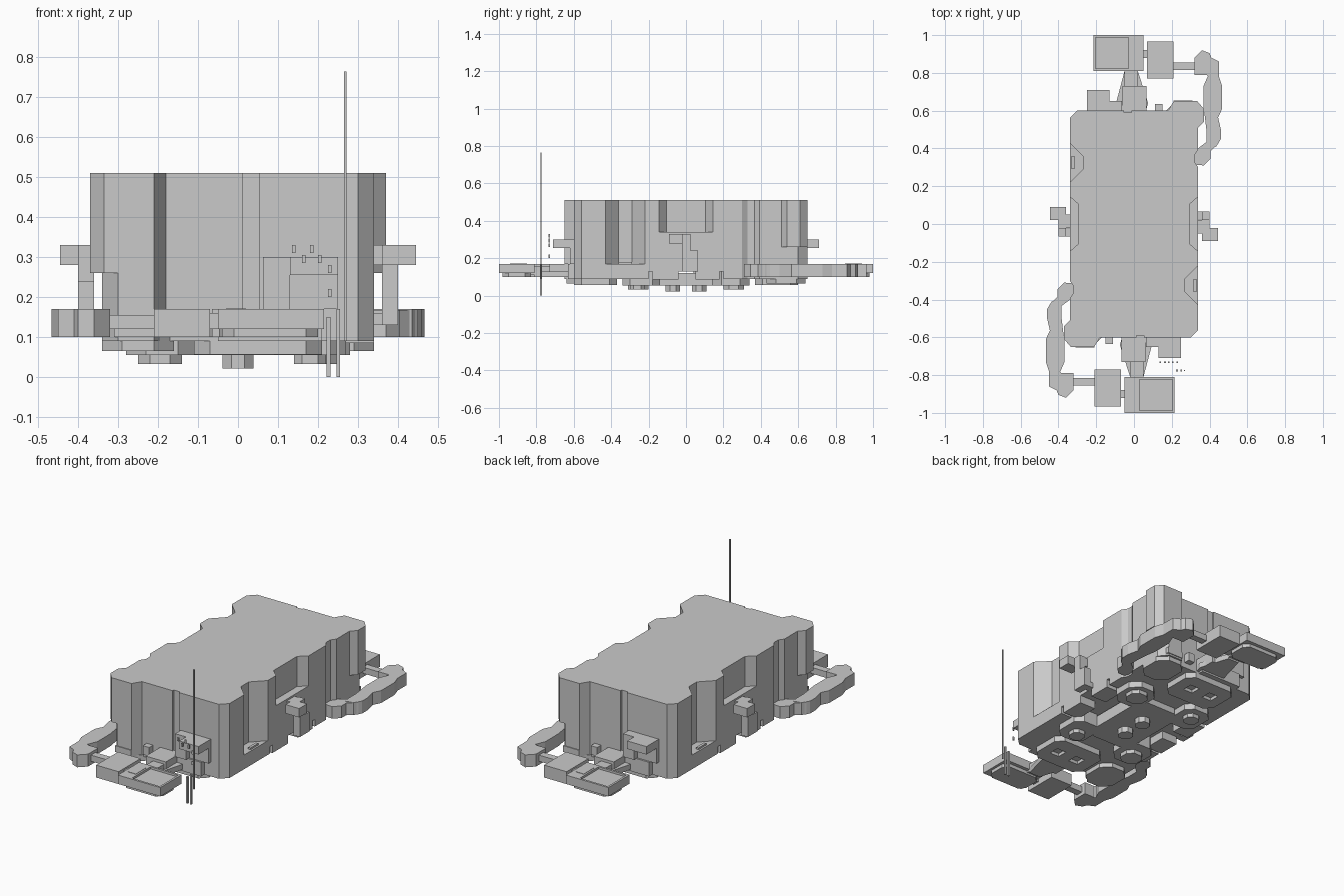
import bpy, bmesh, math
from mathutils import Matrix

cube = bpy.data.objects.get("Cube")
if cube:
    bpy.data.objects.remove(cube, do_unlink=True)

grey = bpy.data.materials.new("plain_grey")
grey.use_nodes = True
grey.diffuse_color = (0.59, 0.59, 0.59, 1)
grey.node_tree.nodes["Principled BSDF"].inputs["Base Color"].default_value = (0.59, 0.59, 0.59, 1)
HALF_TURN = Matrix.Rotation(math.pi, 4, "Z")


def prism(name, points, low, high, pair=True):
    """Extrude a plan outline; pair adds the copy turned half way round."""
    bm = bmesh.new()
    base = bm.faces.new([bm.verts.new((x, y, low)) for x, y in points])
    top = bmesh.ops.extrude_face_region(bm, geom=[base])["geom"]
    bmesh.ops.translate(bm, vec=(0, 0, high - low),
                        verts=[v for v in top if isinstance(v, bmesh.types.BMVert)])
    bmesh.ops.recalc_face_normals(bm, faces=bm.faces)
    mesh = bpy.data.meshes.new(name)
    bm.to_mesh(mesh)
    bm.free()
    mesh.materials.append(grey)
    obj = bpy.data.objects.new(name, mesh)
    bpy.context.collection.objects.link(obj)
    if pair:
        add_twin(obj)
    return obj


def add_twin(obj):
    twin = bpy.data.objects.new(obj.name + "_opposite", obj.data)
    twin.matrix_world = HALF_TURN
    bpy.context.collection.objects.link(twin)


def rect(x0, x1, y0, y1):
    return [(x0, y0), (x1, y0), (x1, y1), (x0, y1)]


def box(name, x0, x1, y0, y1, z0, z1, pair=True):
    return prism(name, rect(x0, x1, y0, y1), z0, z1, pair)


def ngon(x, y, r, sides):
    step = 2 * math.pi / sides
    return [(x + r * math.cos(step * (i + .5)), y + r * math.sin(step * (i + .5)))
            for i in range(sides)]


def chamfered(x0, x1, y0, y1, c):
    return [(x0 + c, y0), (x1 - c, y0), (x1, y0 + c), (x1, y1 - c),
            (x1 - c, y1), (x0 + c, y1), (x0, y1 - c), (x0, y0 + c)]


def turned(points):
    return [(-x, -y) for x, y in points]


def carve(obj, cutters):
    """Cut away all cutters, bake the result and remove the cutters."""
    for c in cutters:
        mod = obj.modifiers.new("cut", "BOOLEAN")
        mod.operation = "DIFFERENCE"
        mod.solver = "EXACT"
        mod.object = c
    bpy.context.view_layer.update()
    baked = bpy.data.meshes.new_from_object(
        obj.evaluated_get(bpy.context.evaluated_depsgraph_get()))
    obj.modifiers.clear()
    obj.data = baked
    for c in cutters:
        bpy.data.objects.remove(c, do_unlink=True)


# Main block: half outline plus its turned copy, with recesses cut in the sides
half = [(.30, -.60), (.34, -.56), (.34, .30), (.32, .33), (.32, .366), (.34, .393),
        (.34, .51), (.37, .54), (.37, .61), (.335, .65), (.21, .65), (.18, .60)]
body = prism("main_block", half + turned(half), .09, .51, False)
deep = [(.36, -.45), (.27, -.36), (.27, -.29), (.36, -.20)]
shallow = [(.36, -.163), (.295, -.105), (.295, .105), (.36, .163)]
under = [(.34, .45), (.40, .45), (.40, .70), (.30, .70), (.30, .65), (.34, .60)]
groove = rect(.012, .052, -.62, -.59)
cutters = [box("cut_belly", -.4, .4, -.2, .2, .05, .13, False)]
for side, turn in (("a", list), ("b", turned)):
    cutters += [prism("cut_deep_" + side, turn(deep), .17, .60, False),
                prism("cut_shallow_" + side, turn(shallow), .34, .60, False),
                prism("cut_under_" + side, turn(under), .05, .26, False),
                prism("cut_groove_" + side, turn(groove), .17, .60, False)]
carve(body, cutters)
box("recess_vent", .315, .33, -.36, -.29, .165, .18)

# Side brackets
box("bracket_head", .36, .445, -.09, -.02, .28, .33)
box("bracket_arm", .33, .40, -.05, .02, .28, .33)
box("bracket_post", .36, .40, -.02, .025, .13, .33)
box("bracket_foot", .36, .40, -.02, .065, .13, .24)
box("bracket_tab", .33, .40, .025, .065, .13, .16)

# Neck and tapered wedge leading to the tray
box("neck_block", -.065, .06, -.73, -.58, .10, .17)
prism("neck_wedge", [(-.075, -.64), (-.02, -.81), (.05, -.81), (.095, -.64), (.09, -.59),
                     (-.06, -.59)], .10, .13)
box("neck_bar", -.02, .05, -.83, -.70, .11, .155)

# Tray with a thin raised rim and a flat keel
tray = box("tray", -.05, .215, -1.0, -.81, .12, .17, False)
carve(tray, [box("cut_tray", .03, .203, -.988, -.822, .158, .20, False)])
add_twin(tray)
prism("tray_keel", chamfered(-.04, .20, -.98, -.83, .03), .10, .12)
box("tray_clip", -.03, .02, -.94, -.85, .15, .172)
box("tray_link", -.08, -.02, -.92, -.88, .12, .16)

# Motor box and hooked outer arm
box("motor_box", -.21, -.07, -.965, -.77, .10, .17)
box("arm_link", -.34, -.20, -.855, -.815, .12, .155)
prism("arm_wrist", [(-.32, -.79), (-.385, -.79), (-.41, -.76), (-.45, -.77), (-.45, -.86),
                    (-.41, -.88), (-.40, -.905), (-.36, -.92), (-.32, -.88)], .10, .17)
prism("arm_beam", [(-.40, -.80), (-.45, -.78), (-.467, -.73), (-.467, -.61), (-.445, -.565),
                   (-.46, -.50), (-.46, -.45), (-.435, -.41), (-.39, -.40), (-.383, -.435),
                   (-.383, -.50), (-.375, -.57), (-.368, -.61), (-.368, -.73),
                   (-.385, -.77)], .10, .17)
prism("arm_tip", [(-.45, -.43), (-.405, -.385), (-.405, -.345), (-.37, -.31), (-.32, -.315),
                  (-.318, -.38), (-.345, -.405), (-.385, -.435)], .10, .168)

# Raised shelf and small fittings on the end wall
box("shelf", .13, .25, -.71, -.60, .255, .30)
box("shelf_arm", .063, .13, -.65, -.59, .17, .30)
box("shelf_support", .10, .25, -.62, -.59, .17, .256)
box("end_apron", -.05, .21, -.63, -.59, .09, .17)
box("end_knob", -.15, -.11, -.635, -.59, .12, .17)
box("end_ledge", -.31, -.21, -.655, -.62, .10, .135)

# Underside plates and pads
prism("corner_plate", chamfered(-.34, -.16, -.64, -.43, .05), .065, .10)
end_plate = prism("end_plate", chamfered(-.11, .21, -.60, -.37, .04), .057, .10, False)
carve(end_plate, [box("cut_hole_a", -.04, .02, -.52, -.46, .04, .075, False),
                  box("cut_hole_b", .09, .15, -.52, -.46, .04, .075, False)])
add_twin(end_plate)
prism("middle_plate", chamfered(-.14, .14, -.23, .23, .05), .055, .12, False)
prism("side_plate", chamfered(-.28, -.10, -.34, -.14, .05), .055, .135)
prism("cross_plate", chamfered(.10, .27, -.34, -.14, .04), .055, .135)
prism("side_pad", chamfered(-.25, -.14, -.31, -.20, .03), .033, .056)
prism("cross_pad", chamfered(.14, .22, -.30, -.22, .02), .033, .056)
prism("middle_foot", ngon(0, -.07, .042, 8), .022, .056)
box("skid_left", .24, .34, .05, .18, .085, .132)
box("skid_right", .24, .34, -.18, -.04, .085, .132)

# Aerial, hanging rods and small floating tabs at the front only
box("aerial", .265, .271, -.778, -.772, .09, .765, False)
box("short_rod", .222, .232, -.78, -.77, 0, .15, False)
box("long_rod", .246, .255, -.78, -.77, 0, .17, False)
tabs = [(.135, .31), (.16, .285), (.18, .31), (.20, .285), (.225, .26), (.225, .20)]
for i, (x, z) in enumerate(tabs):
    box(f"tab_{i}", x, x + .009, -.735, -.728, z, z + .02, False)
